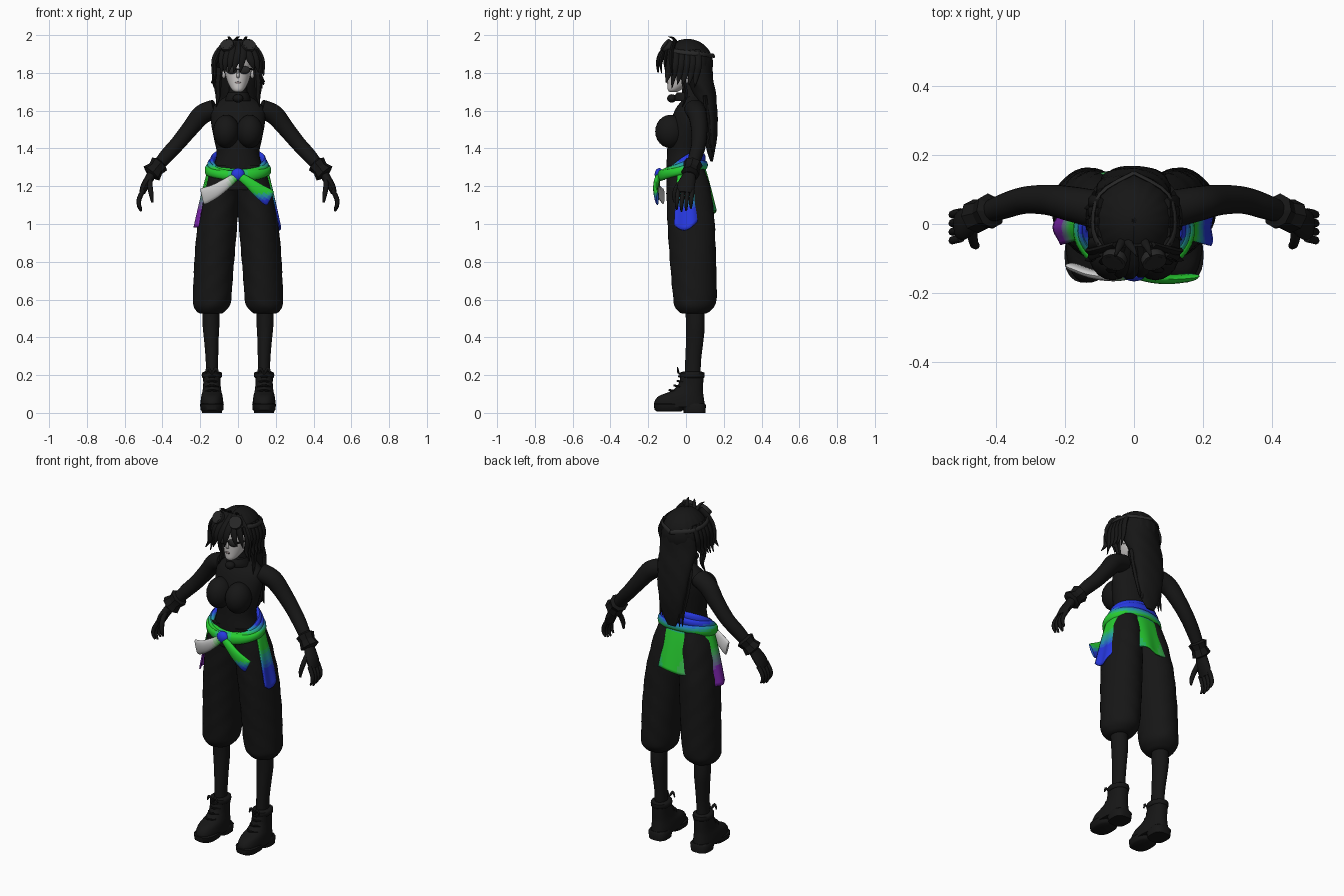
import bpy, bmesh, random
from math import sin, cos, pi, radians
from mathutils import Vector, Matrix

random.seed(4)
BLACK, SKIN, DARK = (.008, .008, .008), (.6, .58, .57), (.02, .02, .02)
GREEN, BLUE, PURPLE, WHITE = (.02, .6, .03), (.02, .04, .75), (.22, .02, .45), (.6, .6, .6)


def mix(a, b, t):
    t = round(max(0, min(1, t)) * 8) / 8
    return tuple(round(p + (q - p) * t, 3) for p, q in zip(a, b))


def mat(col):
    name = "tint_%03d_%03d_%03d" % tuple(int(c * 999) for c in col)
    m = bpy.data.materials.get(name) or bpy.data.materials.new(name)
    m.diffuse_color = (*col, 1)
    return m


def finish(name, bm, col, mirror=False, thick=0, angle=50):
    """Turn a bmesh into an object; col is a colour or a function of face centre."""
    bmesh.ops.recalc_face_normals(bm, faces=bm.faces)
    me = bpy.data.meshes.new(name)
    slots = {}
    for f in bm.faces:
        c = col(f.calc_center_median()) if callable(col) else col
        if c not in slots:
            slots[c] = len(slots)
            me.materials.append(mat(c))
        f.material_index = slots[c]
    bm.to_mesh(me)
    bm.free()
    me.shade_smooth()
    me.set_sharp_from_angle(angle=radians(angle))
    ob = bpy.data.objects.new(name, me)
    bpy.context.collection.objects.link(ob)
    if thick:
        ob.modifiers.new("Solidify", 'SOLIDIFY').thickness = thick
    if mirror:
        ob.modifiers.new("Mirror", 'MIRROR').use_mirror_merge = False
    return ob


def smooth(keys, n):
    """Catmull-Rom through tuples of any length."""
    k, out = [keys[0], *keys, keys[-1]], []
    for i in range(1, len(k) - 2):
        for j in range(n):
            t = j / n
            out.append([.5 * (2 * b + (c - a) * t + (2 * a - 5 * b + 4 * c - d) * t * t
                              + (3 * b - a - 3 * c + d) * t ** 3)
                        for a, b, c, d in zip(k[i - 1], k[i], k[i + 1], k[i + 2])])
    return out + [list(keys[-1])]


def skin(name, rings, col, loop=False, **kw):
    bm = bmesh.new()
    vs = [[bm.verts.new(p) for p in r] for r in rings]
    n = len(vs[0])
    for a, b in zip(vs, vs[1:] + (vs[:1] if loop else [])):
        for i in range(n):
            bm.faces.new((a[i], a[(i + 1) % n], b[(i + 1) % n], b[i]))
    if not loop:
        bm.faces.new(vs[0])
        bm.faces.new(vs[-1])
    return finish(name, bm, col, **kw)


def loft(name, keys, col=BLACK, seg=28, n=4, fold=0, power=1, **kw):
    """Stacked horizontal ovals: (z, cx, cy, rx, ry)."""
    rings = []
    for z, cx, cy, rx, ry in smooth(keys, n):
        ring = []
        for i in range(seg):
            a = 2 * pi * i / seg
            f = 1 + fold * sin(4 * a + z * 22) * sin(z * 31 + a)
            c, s = cos(a), sin(a)
            ring.append((cx + rx * f * abs(c) ** power * (1 if c > 0 else -1),
                         cy + ry * f * abs(s) ** power * (1 if s > 0 else -1), z))
        rings.append(ring)
    return skin(name, rings, col, **kw)


def tube(name, keys, col=BLACK, ref=(0, 1, 0), seg=12, n=4, loop=False, **kw):
    """Sweep an oval along a path: (x, y, z, side radius, ref-wards radius)."""
    pts, rings = smooth(keys, n), []
    if loop:
        pts.pop()
    for i, p in enumerate(pts):
        nxt = pts[(i + 1) % len(pts)] if loop else pts[min(i + 1, len(pts) - 1)]
        prv = pts[i - 1] if loop else pts[max(i - 1, 0)]
        t = (Vector(nxt[:3]) - Vector(prv[:3])).normalized()
        side = t.cross(Vector(ref)).normalized()
        up = side.cross(t)
        rings.append([Vector(p[:3]) + side * p[3] * cos(2 * pi * k / seg) + up * p[4] * sin(2 * pi * k / seg)
                      for k in range(seg)])
    return skin(name, rings, col, loop=loop, **kw)


def blob(name, loc, rad, col=BLACK, seg=20, **kw):
    bm = bmesh.new()
    bmesh.ops.create_uvsphere(bm, u_segments=seg, v_segments=seg // 2 + 2, radius=1,
                              matrix=Matrix.Translation(loc) @ Matrix.Diagonal((*rad, 1)))
    return finish(name, bm, col, **kw)


def sheet(name, fn, nu, nv, col, **kw):
    bm = bmesh.new()
    g = [[bm.verts.new(fn(u / nu, v / nv)) for v in range(nv + 1)] for u in range(nu + 1)]
    for u in range(nu):
        for v in range(nv):
            bm.faces.new((g[u][v], g[u + 1][v], g[u + 1][v + 1], g[u][v + 1]))
    return finish(name, bm, col, **kw)


# torso, bust and collar
loft("torso", [(1.18, 0, 0, .15, .1), (1.28, 0, -.01, .135, .095), (1.37, 0, -.012, .113, .088),
               (1.45, 0, -.005, .127, .092), (1.54, 0, .01, .143, .092), (1.61, 0, .025, .14, .08),
               (1.655, 0, .035, .095, .058), (1.69, 0, .03, .052, .05), (1.77, 0, .015, .045, .045)], seg=32)
blob("bust", (.062, -.083, 1.49), (.07, .08, .088), mirror=True)
loft("collar", [(1.65, 0, .015, .07, .075), (1.67, 0, .01, .064, .072), (1.695, 0, .01, .055, .06)])
blob("collar_knot", (0, -.075, 1.665), (.028, .025, .022))

# arms, wrist cuffs and gloved hands
tube("arm", [(.12, .045, 1.61, .05, .055), (.19, .06, 1.58, .052, .05), (.25, .07, 1.51, .045, .044),
             (.32, .068, 1.425, .04, .039), (.38, .05, 1.36, .037, .036), (.45, .025, 1.275, .028, .028)],
     seg=18, mirror=True)
tube("cuff", [(.408, .04, 1.325, .034, .034), (.415, .038, 1.318, .052, .052), (.435, .03, 1.293, .043, .043),
              (.458, .022, 1.267, .056, .05), (.464, .02, 1.26, .034, .034)], seg=8, n=1, angle=25, mirror=True)
tube("palm", [(.45, .025, 1.275, .025, .028), (.47, .012, 1.24, .024, .04), (.493, 0, 1.2, .022, .046),
              (.508, -.004, 1.165, .016, .042)], mirror=True)
for i in range(4):
    y = .034 - .025 * i
    L = (.9, 1, 1.05, .95)[i]
    tube("finger", [(.5, y, 1.18, .012, .012), (.522, y - .005, 1.18 - .045 * L, .012, .012),
                    (.525, y - .008, 1.18 - .08 * L, .01, .01), (.512, y - .008, 1.18 - .108 * L, .005, .005)],
         seg=8, n=3, mirror=True)
tube("thumb", [(.468, -.015, 1.235, .014, .014), (.465, -.05, 1.19, .014, .014), (.458, -.062, 1.15, .012, .012),
               (.453, -.06, 1.115, .006, .006)], seg=8, n=3, mirror=True)

# baggy trousers and lower legs
loft("trouser_leg", [(.525, .143, .04, .055, .06), (.535, .143, .042, .072, .08), (.565, .14, .045, .095, .106),
                     (.61, .136, .046, .102, .115), (.72, .13, .042, .104, .12), (.85, .122, .036, .106, .123),
                     (1.0, .11, .028, .105, .125), (1.1, .098, .02, .1, .122), (1.2, .088, .01, .09, .115),
                     (1.31, .07, -.005, .075, .095)], fold=.022, seg=36, n=5, mirror=True)
loft("calf", [(.2, .138, .035, .032, .042), (.28, .138, .038, .033, .042), (.38, .141, .046, .038, .046),
              (.46, .143, .05, .044, .049), (.56, .143, .045, .045, .05)], mirror=True)

# boots with soles, cuffs and laces
loft("boot", [(.03, .138, -.033, .06, .133), (.06, .138, -.035, .06, .132), (.09, .138, -.025, .056, .118),
              (.115, .138, .005, .05, .085), (.15, .138, .025, .046, .066), (.21, .138, .033, .047, .06)],
     power=.85, mirror=True)
loft("toe_sole", [(.008, .138, -.09, .05, .065), (.016, .138, -.09, .06, .077), (.045, .138, -.09, .063, .08),
                  (.05, .138, -.09, .058, .075)], n=1, power=.8, mirror=True)
loft("heel_sole", [(0, .138, .045, .053, .057), (.04, .138, .043, .058, .063), (.05, .138, .03, .052, .07)],
     n=1, power=.7, mirror=True)
loft("boot_cuff", [(.185, .138, .033, .046, .058), (.19, .138, .033, .053, .065), (.212, .138, .033, .053, .065),
                   (.218, .138, .033, .04, .05)], n=2, mirror=True)
for i in range(4):
    z = .115 + i * .024
    y = (-.088, -.062, -.045, -.038)[i]
    tube("lace", [(.105, y + .03, z, .005, .005), (.138, y, z + .006, .006, .006), (.171, y + .03, z, .005, .005)],
         seg=6, mirror=True)
for s in (-1, 1):
    tube("lace_bow", [(.138, -.035, .205, .004, .004), (.138 + s * .02, -.045, .235, .009, .004),
                      (.138 + s * .034, -.042, .21, .004, .004)], seg=6, mirror=True)


# tied garment: back flap, waist band, knot and hanging sleeves
def flap(u, v):
    a = radians(-108 + 216 * u)
    hem = 1.065 - .09 * sin(a) ** 4 + .008 * sin(7 * a)
    top = 1.325
    w = v ** .8
    r = 1 + .025 * v * sin(11 * a)
    return ((.145 + .085 * w) * sin(a) * r, -.01 + (.1 + .07 * w) * cos(a) * r, top + (hem - top) * v)


def flap_tint(c):
    low = (1.2 - c.z) / .12 * min(1, abs(c.x) / .19) ** 2
    if c.z > 1.28:
        return mix(GREEN, BLUE, (c.z - 1.28) / .03)
    return mix(GREEN, BLUE if c.x > 0 else PURPLE, low)


sheet("back_flap", flap, 56, 18, flap_tint, thick=.008)


def band_tint(c):
    return mix(GREEN, BLUE, (c.z - 1.295) / .04 if c.z > 1.29 else .7 - abs(c.x) / .07)


for k, (dz, grow) in enumerate(((0, 0), (-.038, .012), (.028, -.012))):
    keys = []
    for i in range(21):
        a = 2 * pi * i / 20
        keys.append(((.15 + grow) * sin(a), -.018 - (.108 + grow) * cos(a),
                     1.305 - .045 * cos(a) + dz * (.55 - .45 * cos(a)), .014, .026 + .004 * sin(3 * a + k)))
    tube("waist_band", keys, band_tint, ref=(0, 0, 1), n=3, loop=True)
blob("knot", (0, -.142, 1.262), (.036, .024, .034), BLUE)
tube("pale_sleeve", [(-.005, -.145, 1.255, .02, .014), (-.06, -.152, 1.215, .028, .014),
                     (-.12, -.145, 1.175, .036, .013), (-.175, -.125, 1.15, .043, .012),
                     (-.19, -.12, 1.145, .04, .006)],
     lambda c: mix(GREEN, WHITE, (-.01 - c.x) / .05), seg=14)
tube("green_sleeve", [(.005, -.145, 1.255, .02, .014), (.05, -.155, 1.225, .026, .015),
                      (.1, -.16, 1.185, .034, .014), (.155, -.155, 1.145, .043, .012),
                      (.172, -.15, 1.135, .04, .006)],
     lambda c: mix(GREEN, BLUE, (1.17 - c.z) / .04), seg=14)

# head, nose, lips and ears
loft("head", [(1.698, 0, -.068, .015, .018), (1.712, 0, -.06, .033, .037), (1.75, 0, -.028, .055, .07),
              (1.80, 0, -.012, .069, .086), (1.86, 0, 0, .08, .1), (1.92, 0, .01, .075, .092),
              (1.96, 0, .01, .04, .05)], SKIN)
tube("nose", [(0, -.093, 1.825, .005, .006), (0, -.103, 1.79, .008, .009), (0, -.096, 1.777, .008, .006)],
     SKIN, seg=8)
blob("lips", (0, -.093, 1.748), (.016, .008, .007), (.25, .2, .2), seg=10)
blob("ear", (.075, .005, 1.8), (.012, .02, .03), SKIN, seg=12, mirror=True)

# sunglasses
blob("lens", (.034, -.1, 1.815), (.03, .011, .021), DARK, seg=16, mirror=True)
tube("glasses_arm", [(.055, -.1, 1.82, .005, .005), (.076, -.07, 1.82, .004, .005), (.082, .01, 1.815, .004, .004)],
     DARK, ref=(0, 0, 1), seg=6, mirror=True)
tube("glasses_bridge", [(-.015, -.106, 1.82, .004, .004), (.015, -.106, 1.82, .004, .004)], DARK, seg=6)


# hair cap, long back hair and loose locks
def cap(u, v):
    a = 2 * pi * u
    p = v * radians(104 - 30 * cos(a) + 5 * sin(13 * a))
    r = 1 + .015 * sin(17 * a) * sin(p)
    return (.122 * sin(p) * sin(a) * r, .008 - .134 * sin(p) * cos(a) * r, 1.85 + .13 * cos(p))


sheet("hair_cap", cap, 64, 18, BLACK, thick=.012)
loft("long_hair", [(1.33, 0, .135, .025, .006), (1.39, 0, .132, .06, .022), (1.48, 0, .132, .08, .035),
                   (1.58, 0, .122, .095, .046), (1.68, 0, .1, .105, .06), (1.78, 0, .07, .112, .072),
                   (1.88, 0, .06, .1, .07), (1.94, 0, .05, .06, .05)], fold=.05, seg=40)
for i in range(9):
    x = (i - 4) / 4
    tube("back_lock", [(x * .1, .1, 1.68, .018, .012), (x * .085, .145 - .03 * x * x, 1.54, .018, .014),
                       (x * .07, .148 - .02 * x * x, 1.43, .014, .01),
                       (x * .075, .14, 1.35 + random.uniform(-.02, .04), .002, .002)], seg=6)
for i in range(9):
    x = (i - 4) / 4
    d = random.uniform(-.015, .015)
    tube("fringe_lock", [(x * .05, -.06, 1.965, .018, .01), (x * .095, -.125 + .05 * x * x, 1.915, .022, .012),
                         (x * .115 + d, -.15 + .07 * x * x, 1.86, .018, .01),
                         (x * .118 + d * 2, -.15 + .08 * x * x, 1.815 - .04 * x * x + d, .002, .002)], seg=6)
for s in (-1, 1):
    for i in range(6):
        y = -.085 + i * .03
        d = random.uniform(-.02, .02)
        tube("side_lock", [(s * .095, y * .9, 1.92, .018, .012), (s * .122, y, 1.85, .02, .012),
                           (s * .12, y - .01, 1.79, .016, .01),
                           (s * (.135 + d * .5), y - .02, 1.735 + d, .002, .002)], ref=(1, 0, 0), seg=6)
    tube("long_front_lock", [(s * .1, -.02, 1.83, .02, .014), (s * .108, -.01, 1.74, .02, .014),
                             (s * .105, .0, 1.68, .014, .01), (s * .115, -.02, 1.62, .002, .002)], seg=6)
for x, dx in ((-.035, -.02), (-.02, .03), (.03, .02)):
    tube("stray_tuft", [(x, -.05, 1.96, .012, .008), (x + dx * .5, -.07, 1.985, .009, .006),
                        (x + dx, -.095, 1.992, .002, .002)], ref=(0, 0, 1), seg=6)

# goggles pushed up on the hair
for s in (-1, 1):
    c, ax = Vector((s * .055, -.098, 1.94)), Vector((s * .25, -.75, .6)).normalized()
    tube("goggle_cup", [(*(c + ax * d), r, r) for d, r in ((-.015, .03), (.0, .037), (.018, .036), (.02, .028),
                                                           (.012, .026))], DARK, ref=(0, .6, .75), seg=16, n=1)
    tube("goggle_strap", [(s * .08, -.09, 1.925, .012, .005), (s * .118, -.02, 1.91, .012, .005),
                          (s * .1, .085, 1.9, .012, .005), (0, .148, 1.89, .012, .005)],
         DARK, ref=(s * .6, .2, .2), seg=8)
